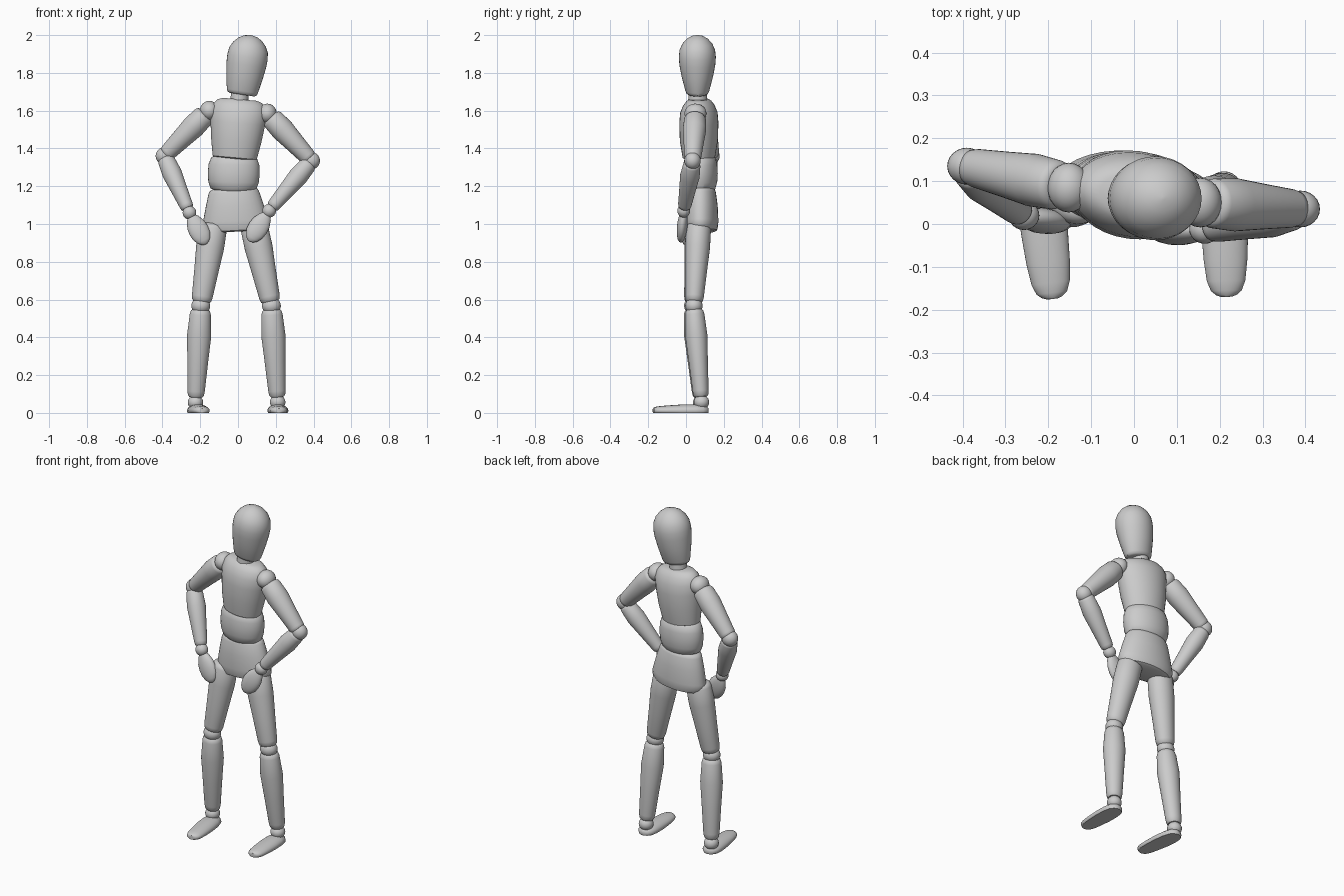
import bpy, bmesh
from math import sin, cos, pi, radians
from mathutils import Vector, Matrix

if "Cube" in bpy.data.objects:
    bpy.data.objects.remove(bpy.data.objects["Cube"])

SIDES = 32


def finish(name, bm, angle=40):
    bmesh.ops.recalc_face_normals(bm, faces=bm.faces)
    me = bpy.data.meshes.new(name)
    bm.to_mesh(me)
    bm.free()
    ob = bpy.data.objects.new(name, me)
    bpy.context.collection.objects.link(ob)
    bpy.ops.object.select_all(action='DESELECT')
    ob.select_set(True)
    bpy.context.view_layer.objects.active = ob
    bpy.ops.object.shade_smooth_by_angle(angle=radians(angle))
    return ob


def loft(name, p0, p1, profile, yaw=0, floor=False):
    """Elliptical rings (t, rx, ry) along the line p0 -> p1."""
    p0, p1 = Vector(p0), Vector(p1)
    d = (p1 - p0).normalized()
    u = Vector((1, 0, 0))
    u = (u - d * u.dot(d)).normalized()
    u = Matrix.Rotation(radians(yaw), 3, d) @ u
    v = d.cross(u)
    bm = bmesh.new()
    rings = []
    for t, rx, ry in profile:
        c = p0.lerp(p1, t)
        rings.append([bm.verts.new(c + u * rx * cos(a) + v * ry * sin(a))
                      for a in (2 * pi * i / SIDES for i in range(SIDES))])
    for a, b in zip(rings, rings[1:]):
        for i in range(SIDES):
            j = (i + 1) % SIDES
            bm.faces.new((a[i], a[j], b[j], b[i]))
    bm.faces.new(rings[0])
    bm.faces.new(rings[-1])
    if floor:  # flat sole
        cut = bmesh.ops.bisect_plane(bm, geom=bm.verts[:] + bm.edges[:] + bm.faces[:],
                                     plane_co=(0, 0, 0), plane_no=(0, 0, -1), clear_outer=True)
        bmesh.ops.holes_fill(bm, edges=[e for e in cut['geom_cut'] if isinstance(e, bmesh.types.BMEdge)])
    return finish(name, bm)


def ball(name, c, r):
    bm = bmesh.new()
    bmesh.ops.create_uvsphere(bm, u_segments=24, v_segments=14, radius=1,
                              matrix=Matrix.Translation(c) @ Matrix.Diagonal((*r, 1)))
    return finish(name, bm)


def limb(name, p0, p1, r0, rm, r1, flat=1.0):
    """Turned wooden limb with softly rounded ends."""
    prof = [(0, r0 * .7), (.02, r0 * .9), (.06, r0), (.3, rm), (.6, rm * .5 + r1 * .5),
            (.93, r1), (.98, r1 * .92), (1, r1 * .75)]
    return loft(name, p0, p1, [(t, r, r * flat) for t, r in prof])


# Head and neck
loft("head", (.02, .06, 1.685), (.068, .06, 2.0),
     [(0, .066, .048), (.02, .078, .057), (.06, .083, .063), (.3, .097, .083), (.5, .106, .095),
      (.63, .108, .098), (.75, .103, .094), (.85, .087, .08), (.93, .063, .058),
      (.98, .035, .032), (1, .004, .004)])
loft("neck", (.005, .062, 1.63), (.012, .062, 1.71), [(0, .05, .052), (1, .045, .047)])

# Trunk
loft("chest", (-.018, .068, 1.345), (.01, .068, 1.66),
     [(0, .105, .075), (.02, .118, .085), (.3, .134, .1), (.6, .146, .103), (.78, .15, .098),
      (.9, .138, .082), (.97, .118, .065), (1, .09, .05)], yaw=-7)
loft("waist", (-.025, .075, 1.175), (-.02, .075, 1.36),
     [(0, .1, .07), (.06, .121, .08), (.25, .134, .09), (.5, .138, .093), (.75, .135, .09),
      (.94, .122, .082), (1, .105, .07)], yaw=-5)
loft("pelvis", (-.01, .082, .96), (-.024, .08, 1.19),
     [(0, .13, .068), (.03, .158, .082), (.12, .174, .088), (.25, .173, .09), (.6, .153, .087),
      (.9, .134, .078), (.97, .124, .072), (1, .105, .06)], yaw=-3)

# Arms: shoulder, elbow, wrist, hand tip
ARMS = {
    "right": ((-.152, .085, 1.6), (-.39, .135, 1.36), (-.257, .02, 1.06), (-.17, -.005, .893)),
    "left": ((.155, .05, 1.585), (.388, .035, 1.335), (.165, -.012, 1.07), (.06, -.028, .908)),
}
for side, (sh, el, wr, tip) in ARMS.items():
    sh, el, wr, tip = map(Vector, (sh, el, wr, tip))
    ball(side + "_shoulder", sh, (.05, .058, .052))
    limb(side + "_upper_arm", sh.lerp(el, .08), sh.lerp(el, .97), .058, .062, .045)
    ball(side + "_elbow", el, (.046, .043, .046))
    limb(side + "_forearm", el.lerp(wr, .04), el.lerp(wr, .93), .046, .052, .036)
    ball(side + "_wrist", wr, (.036, .034, .036))
    loft(side + "_hand", wr.lerp(tip, .12), tip,
         [(0, .022, .018), (.08, .034, .022), (.3, .05, .027), (.5, .054, .028), (.7, .05, .025),
          (.87, .037, .019), (.96, .021, .012), (1, .006, .004)])

# Legs: hip, knee, ankle, heel, toe
LEGS = {
    "right": ((-.128, .068, 1.0), (-.197, .036, .567), (-.225, .078, .055),
              (-.225, .115, .012), (-.19, -.175, .012)),
    "left": ((.082, .068, 1.0), (.177, .042, .567), (.21, .082, .057),
             (.208, .12, .012), (.216, -.17, .012)),
}
for side, (hip, knee, ank, heel, toe) in LEGS.items():
    hip, knee, ank = map(Vector, (hip, knee, ank))
    limb(side + "_thigh", hip, hip.lerp(knee, .955), .073, .074, .055, .9)
    ball(side + "_knee", knee, (.05, .046, .045))
    limb(side + "_shin", knee.lerp(ank, .035), knee.lerp(ank, .945), .056, .064, .046, .92)
    ball(side + "_ankle", ank, (.041, .041, .038))
    loft(side + "_foot", heel, toe,
         [(0, .012, .012), (.03, .03, .022), (.1, .046, .03), (.25, .054, .033), (.45, .055, .033),
          (.7, .051, .028), (.87, .045, .024), (.95, .036, .02), (.985, .024, .016), (1, .012, .012)],
         floor=True)
